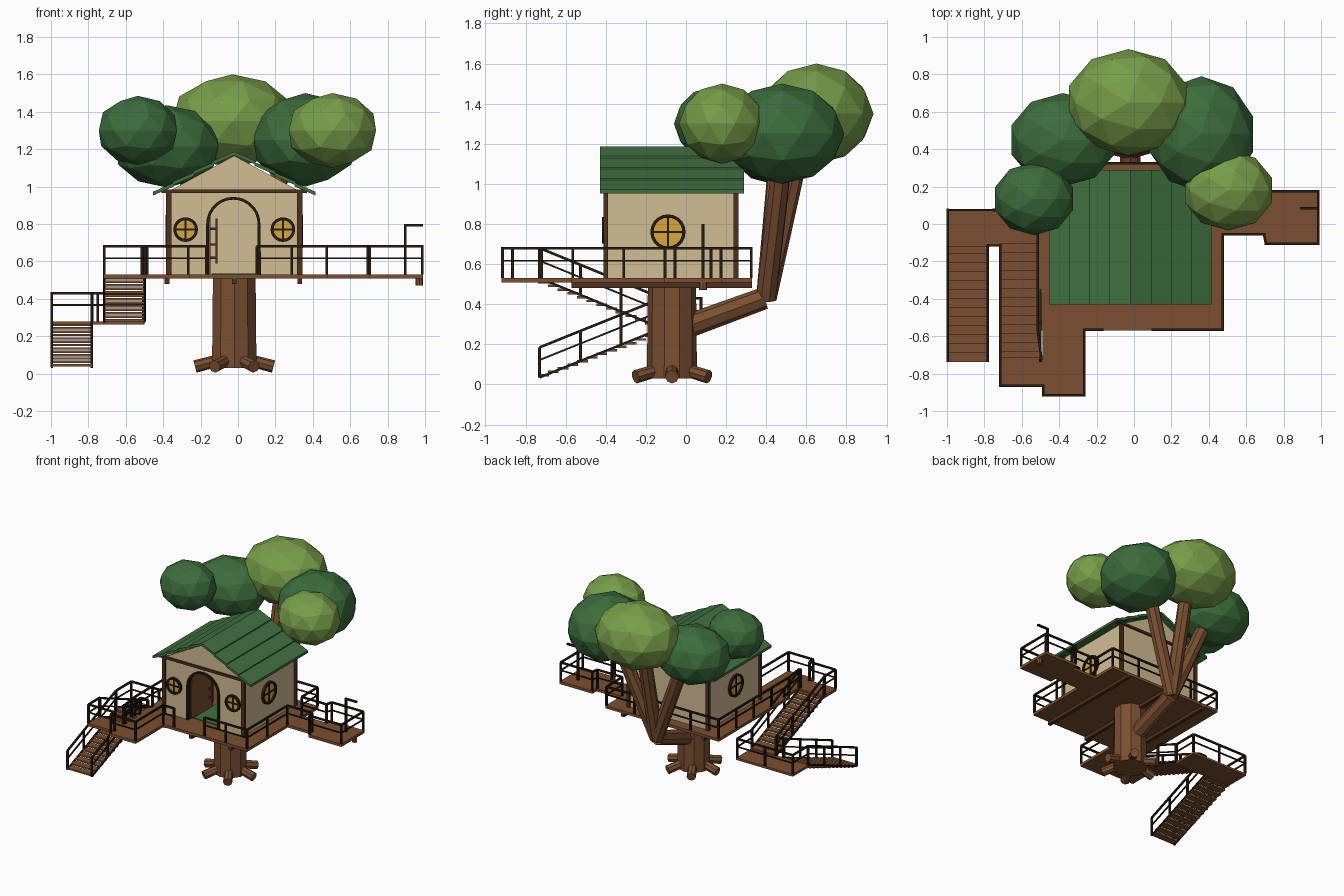
import bpy, bmesh, math
from mathutils import Vector, Matrix

if "Cube" in bpy.data.objects:
    bpy.data.objects.remove(bpy.data.objects["Cube"])


def mat(name, r, g, b):
    m = bpy.data.materials.new(name)
    m.diffuse_color = tuple((c / 255) ** 2.2 for c in (r, g, b)) + (1,)
    m.use_nodes = True
    m.node_tree.nodes["Principled BSDF"].inputs["Base Color"].default_value = m.diffuse_color
    return m


BARK = mat("bark brown", 122, 80, 52)
DECK = mat("deck brown", 122, 80, 52)
POST = mat("dark timber", 78, 52, 34)
IRON = mat("rail black brown", 42, 32, 22)
WALL = mat("wall tan", 208, 188, 146)
ROOF = mat("roof green", 66, 112, 66)
LEAF_D = mat("leaf dark green", 62, 108, 62)
LEAF_L = mat("leaf light green", 118, 156, 74)
GLASS = mat("window gold", 214, 166, 64)


def finish(bm, name, material):
    bmesh.ops.recalc_face_normals(bm, faces=bm.faces)
    me = bpy.data.meshes.new(name)
    bm.to_mesh(me)
    bm.free()
    me.materials.append(material)
    ob = bpy.data.objects.new(name, me)
    bpy.context.collection.objects.link(ob)
    return ob


def box(bm, x0, x1, y0, y1, z0, z1):
    m = Matrix.Translation(((x0 + x1) / 2, (y0 + y1) / 2, (z0 + z1) / 2))
    bmesh.ops.create_cube(bm, size=1, matrix=m @ Matrix.Diagonal((x1 - x0, y1 - y0, z1 - z0, 1)))


def along(a, b):
    a, b = Vector(a), Vector(b)
    d = b - a
    return Matrix.Translation((a + b) / 2) @ d.to_track_quat('Z', 'Y').to_matrix().to_4x4(), d.length


def bar(bm, a, b, t):
    m, length = along(a, b)
    bmesh.ops.create_cube(bm, size=1, matrix=m @ Matrix.Diagonal((t, t, length, 1)))


def log(bm, a, b, r0, r1, n=8):
    m, length = along(a, b)
    bmesh.ops.create_cone(bm, cap_ends=True, segments=n, radius1=r0, radius2=r1, depth=length, matrix=m)


def prism(bm, pts, y0, y1):
    """Extrude an x-z outline along y."""
    f = bm.faces.new([bm.verts.new((x, y0, z)) for x, z in pts])
    r = bmesh.ops.extrude_face_region(bm, geom=[f])
    bmesh.ops.translate(bm, vec=(0, y1 - y0, 0), verts=[v for v in r["geom"] if isinstance(v, bmesh.types.BMVert)])


def rail(bm, pts, h=0.15):
    """Posts with a top and a middle rail along a path."""
    up = Vector((0, 0, 1))
    for a, b in zip(pts, pts[1:]):
        a, b = Vector(a), Vector(b)
        n = max(1, round((b - a).length / 0.24))
        for i in range(n + 1):
            p = a.lerp(b, i / n)
            bar(bm, p, p + up * h, 0.014)
        bar(bm, a + up * h, b + up * h, 0.013)
        bar(bm, a + up * h * 0.58, b + up * h * 0.58, 0.009)


def arc(cx, cz, r, n=14):
    return [(cx + r * math.cos(math.pi * i / n), cz + r * math.sin(math.pi * i / n)) for i in range(n + 1)]


CX, TY = -0.02, -0.07

# Trunk and roots
bm = bmesh.new()
log(bm, (CX, TY, 0.03), (CX, TY, 0.51), 0.125, 0.12, 10)
finish(bm, "trunk", BARK)
bm = bmesh.new()
for i in range(6):
    c, s = math.cos(i * math.pi / 3), math.sin(i * math.pi / 3)
    log(bm, (CX + 0.07 * c, TY + 0.07 * s, 0.075), (CX + 0.21 * c, TY + 0.21 * s, 0.038), 0.032, 0.034)
finish(bm, "roots", BARK)

# Limb and three branches
bm = bmesh.new()
fork = (CX, 0.40, 0.43)
log(bm, (CX, -0.02, 0.28), (CX, 0.39, 0.43), 0.06, 0.055)
for end in ((CX, 0.57, 1.2), (0.25, 0.48, 1.12), (-0.29, 0.46, 1.1)):
    log(bm, fork, end, 0.052, 0.052)
finish(bm, "branches", BARK)

# Foliage
for i, (c, s, m) in enumerate((
        ((-0.03, 0.65, 1.35), (0.335, 0.285, 0.25), LEAF_L),
        ((0.36, 0.48, 1.25), (0.29, 0.31, 0.25), LEAF_D),
        ((-0.38, 0.45, 1.215), (0.29, 0.25, 0.22), LEAF_D),
        ((-0.535, 0.135, 1.30), (0.22, 0.195, 0.185), LEAF_D),
        ((0.505, 0.18, 1.30), (0.245, 0.215, 0.2), LEAF_L))):
    bm = bmesh.new()
    bmesh.ops.create_icosphere(bm, subdivisions=2, radius=1, matrix=Matrix.Translation(c) @ Matrix.Diagonal((*s, 1)))
    finish(bm, f"foliage_{i}", m)

# Decks, landings and walkway
bm = bmesh.new()
for r in ((-0.52, 0.48, -0.57, 0.33), (-0.49, -0.26, -0.92, -0.57), (-0.72, -0.49, -0.87, -0.71),
          (0.48, 0.70, -0.06, 0.13), (0.70, 0.99, -0.11, 0.18)):
    box(bm, *r, 0.508, 0.53)
box(bm, -1.0, -0.5, -0.12, 0.08, 0.262, 0.28)
finish(bm, "decks", DECK)
bm = bmesh.new()
for x in (-0.38, CX, 0.33):
    box(bm, x - 0.013, x + 0.013, -0.57, 0.33, 0.48, 0.508)
finish(bm, "deck_beams", POST)

# Stairs: two flights of open treads
bm = bmesh.new()
N = 13
for x0, x1, ya, za, yb, zb in ((-0.715, -0.5, -0.71, 0.51, -0.13, 0.285), (-0.995, -0.78, -0.13, 0.26, -0.71, 0.045)):
    for i in range(N):
        t = i / (N - 1)
        y, z = ya + (yb - ya) * t, za + (zb - za) * t
        box(bm, x0, x1, y - 0.027, y + 0.027, z - 0.006, z + 0.006)
finish(bm, "stair_treads", DECK)

# Railings
bm = bmesh.new()
Z = 0.53
for path in (
        [(0.10, -0.565), (0.475, -0.565), (0.475, -0.055), (0.695, -0.055), (0.705, -0.105), (0.985, -0.105),
         (0.985, 0.175), (0.705, 0.175), (0.695, 0.125), (0.475, 0.125), (0.475, 0.325), (-0.515, 0.325),
         (-0.515, -0.565), (-0.495, -0.72)],
        [(-0.17, -0.565), (-0.265, -0.565), (-0.265, -0.915), (-0.485, -0.915), (-0.485, -0.865), (-0.715, -0.865),
         (-0.715, -0.72)]):
    rail(bm, [(x, y, Z) for x, y in path])
rail(bm, [(x, y, 0.28) for x, y in ((-0.995, -0.115), (-0.995, 0.075), (-0.505, 0.075), (-0.505, -0.115))])
rail(bm, [(-0.78, -0.115, 0.28), (-0.715, -0.115, 0.28)])
for x in (-0.715, -0.5):
    stair = [(x, -0.73, 0.53), (x, -0.12, 0.28)]
    rail(bm, stair)
    bar(bm, *stair, 0.012)
for x in (-0.995, -0.782):
    stair = [(x, -0.12, 0.28), (x, -0.73, 0.035)]
    rail(bm, stair)
    bar(bm, *stair, 0.012)
finish(bm, "railings", IRON)

# Hoist pole on the side platform
bm = bmesh.new()
bar(bm, (0.895, 0.085, 0.53), (0.895, 0.085, 0.80), 0.014)
bar(bm, (0.888, 0.085, 0.793), (0.99, 0.085, 0.793), 0.014)
finish(bm, "hoist_pole", IRON)
bm = bmesh.new()
log(bm, (0.97, 0.085, 0.47), (0.97, 0.085, 0.51), 0.02, 0.02)
finish(bm, "hoist_bucket", BARK)

# House walls with an arched doorway
XL, XR, YF, YB, EAVE, APEX = -0.37, 0.33, -0.40, 0.25, 0.975, 1.165
bm = bmesh.new()
gable = [(XL, Z), (XL, EAVE), (CX, APEX), (XR, EAVE), (XR, Z)]
prism(bm, gable + [(0.11, Z)] + arc(CX - 0.005, 0.80, 0.135) + [(-0.16, Z)], YF, YF + 0.02)
prism(bm, gable, YB - 0.02, YB)
box(bm, XL, XL + 0.02, YF + 0.02, YB - 0.02, Z, EAVE)
box(bm, XR - 0.02, XR, YF + 0.02, YB - 0.02, Z, EAVE)
finish(bm, "house_walls", WALL)

# Corner posts and tie beams
bm = bmesh.new()
for x in (XL, XR):
    for y in (YF, YB):
        box(bm, x - 0.014, x + 0.014, y - 0.012, y + 0.012, Z, EAVE)
for y in (YF, YB):
    box(bm, XL - 0.04, XR + 0.04, y - 0.014, y + 0.014, 0.967, 0.985)
finish(bm, "corner_posts", POST)

# Roof boards, overlapping down each slope
bm = bmesh.new()
for side in (-1, 1):
    for i in range(4):
        xa, xb = 0.107 * i, 0.107 * (i + 1) + 0.006
        za, zb = 1.187 - 0.515 * xa, 1.187 - 0.515 * xb + 0.009
        prism(bm, [(CX + side * xa, za), (CX + side * xb, zb), (CX + side * xb, zb - 0.02),
                   (CX + side * xa, za - 0.02)], -0.43, 0.29)
finish(bm, "roof_boards", ROOF)

# Door frame, open door, handle and rug
bm = bmesh.new()
prism(bm, [(0.123, Z)] + arc(CX - 0.005, 0.80, 0.145) + [(-0.17, Z), (-0.155, Z)]
      + arc(CX - 0.005, 0.80, 0.13)[::-1] + [(0.105, Z)], YF - 0.012, YF + 0.025)
finish(bm, "door_frame", IRON)
bm = bmesh.new()
prism(bm, [(0.125, Z + 0.003)] + arc(-0.01, 0.80, 0.135) + [(-0.145, Z + 0.003)], -0.008, 0.008)
bmesh.ops.transform(bm, verts=bm.verts, matrix=Matrix.Translation((-0.155, -0.23, 0)) @ Matrix.Rotation(math.pi / 2, 4, 'Z'))
finish(bm, "open_door", BARK)
bm = bmesh.new()
bar(bm, (-0.115, -0.16, 0.59), (-0.115, -0.16, 0.83), 0.012)
for z in (0.62, 0.69, 0.775):
    bar(bm, (-0.15, -0.16, z), (-0.115, -0.16, z), 0.012)
finish(bm, "door_handle", POST)
bm = bmesh.new()
box(bm, -0.14, 0.2, -0.36, 0.15, Z, Z + 0.006)
finish(bm, "rug", ROOF)


# Round windows: glass, ring and cross bars, built facing -y then turned
def window(name, r, place):
    glass, frame = bmesh.new(), bmesh.new()
    circle = [(q * math.cos(t * math.pi / 10), q * math.sin(t * math.pi / 10)) for q in (r,) for t in range(20)]
    prism(glass, [(x * 0.9, z * 0.9) for x, z in circle], -0.006, 0.026)
    for (xa, za), (xb, zb) in zip(circle, circle[1:] + circle[:1]):
        k = 1 - 0.016 / r
        prism(frame, [(xa, za), (xb, zb), (xb * k, zb * k), (xa * k, za * k)], -0.018, 0.03)
    box(frame, -r * 0.9, r * 0.9, -0.012, 0.028, -0.005, 0.005)
    box(frame, -0.005, 0.005, -0.012, 0.028, -r * 0.9, r * 0.9)
    for b, part, m in ((glass, "glass", GLASS), (frame, "frame", IRON)):
        bmesh.ops.transform(b, verts=b.verts, matrix=place)
        finish(b, f"{name}_{part}", m)


T, R = Matrix.Translation, Matrix.Rotation
window("front_left_window", 0.066, T((-0.28, YF, 0.77)))
window("front_right_window", 0.066, T((0.24, YF, 0.77)))
window("right_window", 0.088, T((XR, -0.09, 0.76)) @ R(math.pi / 2, 4, 'Z'))
window("left_window", 0.088, T((XL, -0.09, 0.76)) @ R(-math.pi / 2, 4, 'Z'))
